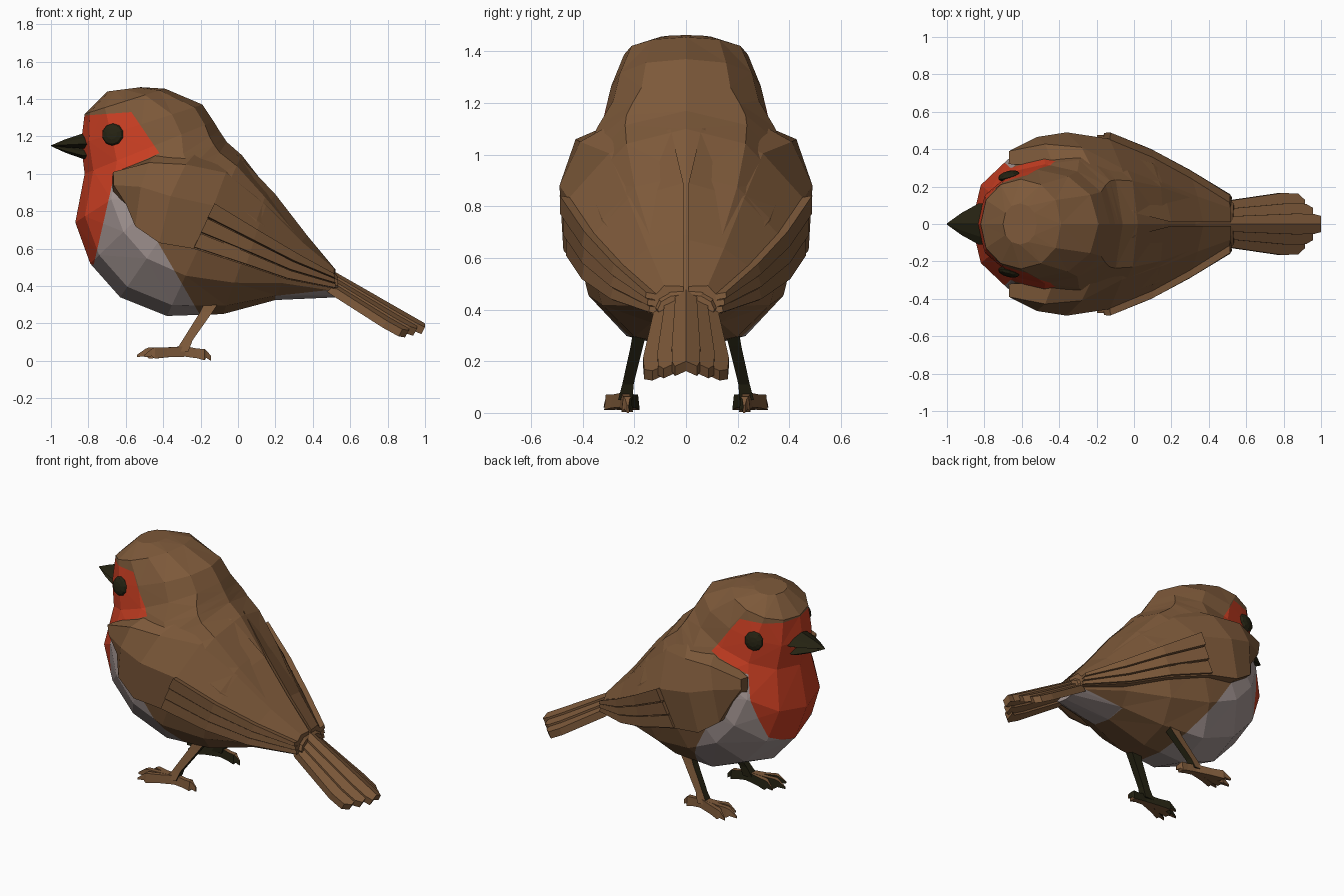
import bpy, bmesh, math
from mathutils import Vector
from mathutils.bvhtree import BVHTree

if "Cube" in bpy.data.objects:
    bpy.data.objects.remove(bpy.data.objects["Cube"])


def material(name, rgb):
    m = bpy.data.materials.new(name)
    m.diffuse_color = (*rgb, 1)
    m.use_nodes = True
    m.node_tree.nodes["Principled BSDF"].inputs["Base Color"].default_value = m.diffuse_color
    return m


BROWN = material("brown", (0.205, 0.100, 0.042))
RED = material("orange_red", (0.58, 0.048, 0.016))
GREY = material("warm_grey", (0.36, 0.295, 0.285))
DARK = material("dark_olive", (0.018, 0.016, 0.006))


def add_loft(bm, rings):
    """Skin a list of equal rings and close both ends."""
    vs = [[bm.verts.new(p) for p in r] for r in rings]
    n = len(vs[0])
    for a, b in zip(vs, vs[1:]):
        for i in range(n):
            j = (i + 1) % n
            bm.faces.new((a[i], a[j], b[j], b[i]))
    bm.faces.new(vs[0][::-1])
    bm.faces.new(vs[-1])


def finish(name, bm, mats):
    bmesh.ops.recalc_face_normals(bm, faces=bm.faces)
    me = bpy.data.meshes.new(name)
    bm.to_mesh(me)
    for m in mats:
        me.materials.append(m)
    ob = bpy.data.objects.new(name, me)
    bpy.context.collection.objects.link(ob)
    return ob


def lerp(a, b, t):
    return Vector(a).lerp(Vector(b), t)


# Body and head: oval rings, each from a back point to a belly point (x, z), with half width
sections = [
    ((0.53, 0.46), (0.54, 0.34), 0.11),
    ((0.33, 0.69), (0.20, 0.325), 0.25),
    ((0.16, 0.92), (-0.08, 0.25), 0.37),
    ((0.02, 1.10), (-0.38, 0.24), 0.43),
    ((-0.06, 1.17), (-0.63, 0.34), 0.44),
    ((-0.08, 1.20), (-0.79, 0.52), 0.43),
    ((-0.10, 1.23), (-0.87, 0.74), 0.39),
    ((-0.13, 1.28), (-0.82, 1.00), 0.32),
    ((-0.19, 1.37), (-0.84, 1.16), 0.29),
    ((-0.39, 1.455), (-0.82, 1.32), 0.24),
    ((-0.52, 1.463), (-0.70, 1.44), 0.11),
]
N = 12
rings = []
for (bx, bz), (fx, fz), hw in sections:
    ring = []
    for i in range(N):
        a = 2 * math.pi * i / N
        c, s = math.cos(a), math.sin(a)
        s = math.copysign(abs(s) ** 0.9, s)
        ring.append(((bx + fx) / 2 + c * (bx - fx) / 2, hw * s,
                     (bz + fz) / 2 + c * (bz - fz) / 2))
    rings.append(ring)
bm = bmesh.new()
add_loft(bm, rings)
bmesh.ops.triangulate(bm, faces=bm.faces)
bmesh.ops.recalc_face_normals(bm, faces=bm.faces)
body_tree = BVHTree.FromBMesh(bm)

# Plumage borders: straight cuts in the side view
lines = {
    "cheek": ((-0.57, 1.33), (-0.42, 1.11)),
    "jaw": ((-0.42, 1.11), (-0.67, 1.00)),
    "breast": ((-0.66, 1.00), (-0.77, 0.52)),
    "belly": ((-0.42, 0.62), (-0.20, 0.24)),
    "brow": ((-0.84, 1.31), (-0.57, 1.33)),
    "bib": ((-0.80, 0.515), (-0.70, 0.515)),
    "vent": ((0.18, 0.345), (0.50, 0.38)),
    "rump": ((0.20, 0.0), (0.20, 1.0)),
}
planes = {}
for key, ((x1, z1), (x2, z2)) in lines.items():
    co, no = Vector((x1, 0, z1)), Vector((z2 - z1, 0, x1 - x2)).normalized()
    planes[key] = (co, no)
    bmesh.ops.bisect_plane(bm, geom=bm.verts[:] + bm.edges[:] + bm.faces[:],
                           dist=1e-5, plane_co=co, plane_no=no)
for f in bm.faces:
    c = f.calc_center_median()
    on = {k: (c - co).dot(no) > 0 for k, (co, no) in planes.items()}
    if on["cheek"] and on["brow"] and not on["bib"] and (on["jaw"] or on["breast"]):
        f.material_index = 1
    elif (on["belly"] and c.z < 0.95) or (on["vent"] and on["rump"]):
        f.material_index = 2
finish("body", bm, [BROWN, RED, GREY])

# Beak: upper and lower halves tapering to one tip
bm = bmesh.new()
for top, bottom, w0 in ((1.215, 1.135, 0.11), (1.14, 1.08, 0.085)):
    rings = []
    for x, k in ((-0.76, 1.0), (-0.83, 1.0), (-0.92, 0.55), (-1.0, 0.03)):
        t, b, w = 1.15 + (top - 1.15) * k, 1.15 + (bottom - 1.15) * k, w0 * k
        rings.append([(x, 0, t), (x, w * 0.6, t * 0.7 + b * 0.3), (x, w, b * 0.7 + t * 0.3),
                      (x, w * 0.5, b), (x, -w * 0.5, b),
                      (x, -w, b * 0.7 + t * 0.3), (x, -w * 0.6, t * 0.7 + b * 0.3)])
    add_loft(bm, rings)
finish("beak", bm, [DARK])

# Wing columns from shoulder to tip: upper edge, widest line, lower edge
columns = [
    ((-0.67, 0.32, 1.00), (-0.665, 0.38, 0.94), (-0.60, 0.39, 0.84)),
    ((-0.43, 0.31, 1.11), (-0.52, 0.465, 0.93), (-0.55, 0.445, 0.72)),
    ((-0.20, 0.25, 1.14), (-0.36, 0.49, 0.88), (-0.42, 0.475, 0.63)),
    ((0.00, 0.06, 1.10), (-0.13, 0.455, 0.83), (-0.24, 0.45, 0.60)),
    ((0.20, 0.01, 0.89), (0.10, 0.36, 0.69), (0.04, 0.39, 0.51)),
    ((0.37, 0.01, 0.67), (0.31, 0.245, 0.565), (0.26, 0.28, 0.435)),
    ((0.52, 0.01, 0.49), (0.51, 0.12, 0.455), (0.52, 0.13, 0.385)),
]
for side, label in ((1, "left"), (-1, "right")):
    def flip(ring):
        return [Vector((p[0], p[1] * side, p[2])) for p in ring]

    bm = bmesh.new()
    rings = []
    for k, (up, mid, low) in enumerate(columns):
        push = 0.04 if k < 5 else 0.02
        shoulder = lerp(up, mid, 0.5) + Vector((0, push, push))
        rings.append(flip([Vector(up), shoulder, Vector(mid), Vector(low),
                           Vector(low) - Vector((0, 0.11, 0)),
                           Vector(up) - Vector((0, 0, 0.10))]))
    add_loft(bm, rings)
    finish("wing_" + label, bm, [BROWN])

    # Long flight feathers, stepped over the lower wing
    bm = bmesh.new()
    for i in range(3):
        rings = []
        for k, (up, mid, low) in enumerate(columns[3:]):
            a, b = lerp(mid, low, i / 3), lerp(mid, low, (i + 0.94) / 3)
            out = Vector((0.004, 0.034 - 0.010 * i, 0.012 - 0.004 * i))
            inner = Vector((0, -0.03, 0))
            rings.append(flip([a + out, b + out, b + inner, a + inner]))
        add_loft(bm, rings)
    finish("flight_feathers_" + label, bm, [BROWN])

    # Half of the arched tail: three overlapping feathers
    bm = bmesh.new()
    for i in range(3):
        rings = []
        for x, w in ((0.42, 0.06), (0.53, 0.125), (0.86, 0.166), (0.96, 0.162), (1.0, 0.13)):
            px = 0.42 + (x - 0.42) * (1 - 0.075 * i)
            top = 0.475 - 0.573 * (px - 0.52) - 0.014 * i
            yi, yo = w * (i - 0.1 * (i > 0)) / 3, w * (i + 1) / 3
            th = 0.038
            rings.append(flip([(px, yi, top - 0.45 * yi), (px, yo, top - 0.45 * yo),
                               (px - 0.02, yo, top - th - 0.45 * yo),
                               (px - 0.02, yi, top - th - 0.45 * yi)]))
        add_loft(bm, rings)
    finish("tail_" + label, bm, [BROWN])

    # Eye: flattened ball sitting on the cheek
    hit, normal, _, _ = body_tree.ray_cast(Vector((-0.67, side, 1.21)), Vector((0, -side, 0)))
    bm = bmesh.new()
    bmesh.ops.create_uvsphere(bm, u_segments=10, v_segments=6, radius=1)
    turn = normal.to_track_quat('Z', 'Y')
    for v in bm.verts:
        v.co = hit + turn @ Vector((v.co.x * 0.06, v.co.y * 0.06, v.co.z * 0.025))
    finish("eye_" + label, bm, [DARK])

    # Leg: slanted square shin, brown outside and dark elsewhere
    bm = bmesh.new()
    rings = []
    for x, y, z, rx, ry in ((-0.13, 0.175, 0.33, 0.04, 0.028), (-0.17, 0.19, 0.26, 0.033, 0.024),
                            (-0.27, 0.225, 0.11, 0.027, 0.022), (-0.30, 0.235, 0.05, 0.035, 0.028)):
        rings.append(flip([(x - rx, y - ry, z), (x + rx, y - ry, z),
                           (x + rx, y + ry, z), (x - rx, y + ry, z)]))
    add_loft(bm, rings)
    leg = finish("leg_" + label, bm, [BROWN, DARK])
    for p in leg.data.polygons:
        p.material_index = int(p.normal.y * side < 0.3)

    # Foot: three clawed toes forward and one back
    bm = bmesh.new()
    for tx, ty in ((-0.50, 0.315), (-0.54, 0.25), (-0.49, 0.19), (-0.145, 0.225)):
        back = tx > -0.3
        rings = []
        for t, z, ry, rz in ((0, 0.05, 0.022, 0.028), (0.45, 0.045, 0.02, 0.026),
                             (0.75, 0.042, 0.022, 0.03), (0.82, 0.045, 0.013, 0.02),
                             (1, 0.026, 0.004, 0.006)):
            if back:
                z, rz = z - 0.012 * t, rz if t < 1 else 0.014
            x, y = -0.28 + (tx + 0.28) * t, 0.235 + (ty - 0.235) * t
            z = max(z, rz)
            rings.append(flip([(x, y - ry, z - rz), (x, y + ry, z - rz),
                               (x, y + ry * 0.7, z + rz), (x, y - ry * 0.7, z + rz)]))
        add_loft(bm, rings)
    low = min(v.co.z for v in bm.verts)
    bmesh.ops.translate(bm, verts=bm.verts, vec=(0, 0, -low))
    foot = finish("foot_" + label, bm, [BROWN, DARK])
    for p in foot.data.polygons:
        p.material_index = int(p.normal.y * side < -0.6)
